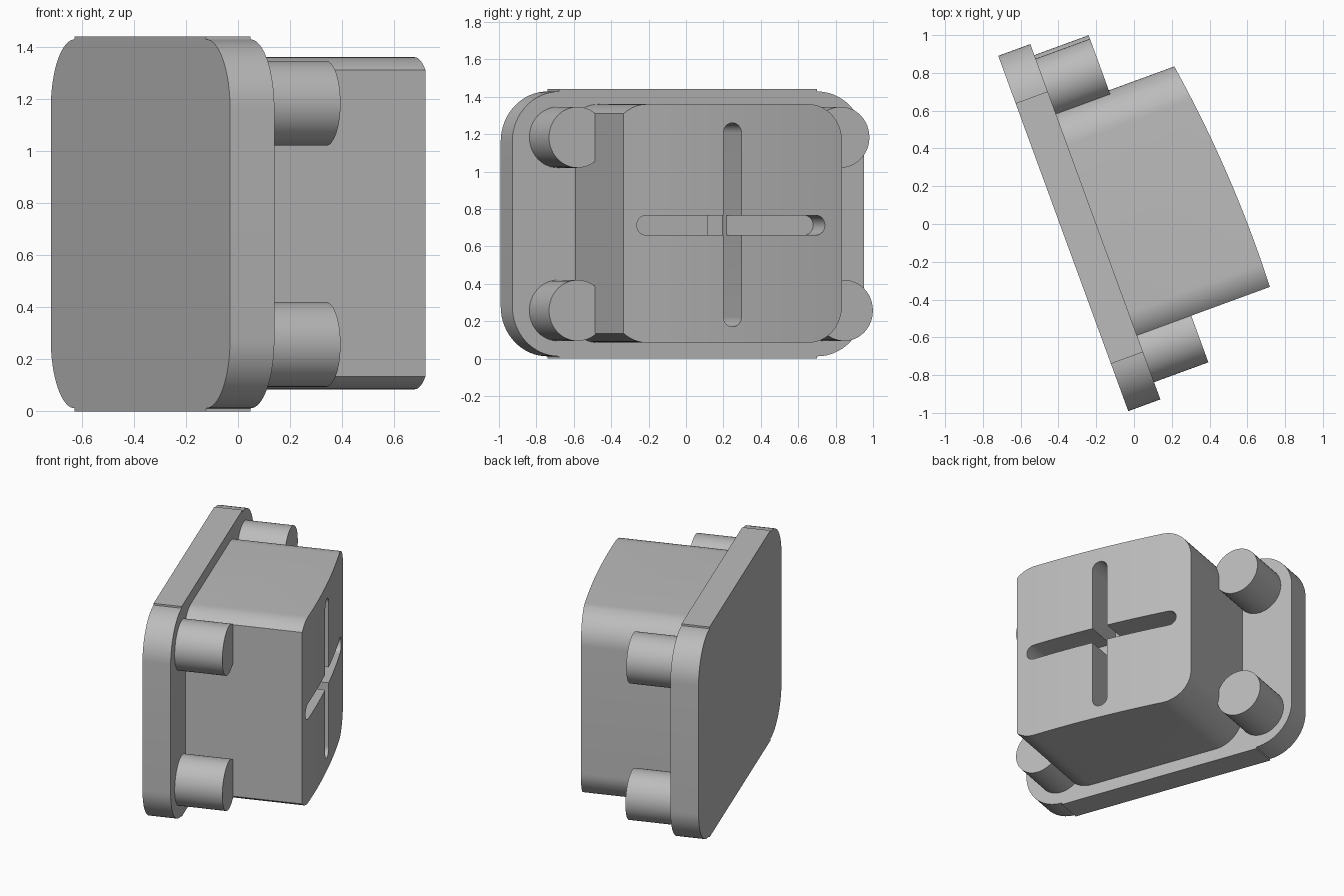
import bpy, bmesh, math

TURN = math.radians(20.1)   # whole model is turned about the vertical axis

if "Cube" in bpy.data.objects:
    bpy.data.objects.remove(bpy.data.objects["Cube"], do_unlink=True)

grey = bpy.data.materials.new("plain grey")
grey.use_nodes = True
colour = (0.5, 0.5, 0.5, 1)
grey.diffuse_color = colour
grey.node_tree.nodes["Principled BSDF"].inputs["Base Color"].default_value = colour


def prism(name, points, low, high, axis="X"):
    """Extrude a profile: (y, z) points along X, or (x, y) points along Z."""
    bm = bmesh.new()
    place = (lambda a, b, h: (h, a, b)) if axis == "X" else (lambda a, b, h: (a, b, h))
    face = bm.faces.new([bm.verts.new(place(a, b, low)) for a, b in points])
    ext = bmesh.ops.extrude_face_region(bm, geom=[face])
    verts = [g for g in ext["geom"] if isinstance(g, bmesh.types.BMVert)]
    bmesh.ops.translate(bm, verts=verts, vec=place(0, 0, high - low))
    bmesh.ops.recalc_face_normals(bm, faces=bm.faces)
    mesh = bpy.data.meshes.new(name)
    bm.to_mesh(mesh)
    bm.free()
    mesh.materials.append(grey)
    obj = bpy.data.objects.new(name, mesh)
    bpy.context.collection.objects.link(obj)
    obj.rotation_euler.z = TURN
    return obj


def arc(cy, cz, r, start, end, steps=16):
    angles = [math.radians(start + (end - start) * i / steps) for i in range(steps + 1)]
    return [(cy + r * math.cos(a), cz + r * math.sin(a)) for a in angles]


def cut(target, tool, operation):
    """Apply a boolean and remove its tool."""
    mod = target.modifiers.new("cut", "BOOLEAN")
    mod.operation, mod.object, mod.solver = operation, tool, "EXACT"
    bpy.context.view_layer.update()
    graph = bpy.context.evaluated_depsgraph_get()
    mesh = bpy.data.meshes.new_from_object(target.evaluated_get(graph))
    target.modifiers.clear()
    target.data = mesh
    bpy.data.objects.remove(tool, do_unlink=True)


def smooth(obj):
    bpy.ops.object.select_all(action="DESELECT")
    obj.select_set(True)
    bpy.context.view_layer.objects.active = obj
    bpy.ops.object.shade_smooth_by_angle(angle=math.radians(30))


# Back plate: rounded corners sit slightly below the straight edges
near, far, bottom, top, step, r = -0.92, 1.083, 0.0, 1.44, 0.012, 0.267
outline = []
for cy, cz, start, lift in ((far - r, top - step - r, 0, step),
                            (near + r, top - step - r, 90, step),
                            (near + r, bottom + step + r, 180, -step),
                            (far - r, bottom + step + r, 270, -step)):
    corner = arc(cy, cz, r, start, start + 90)
    if start in (0, 180):
        corner.append((corner[-1][0], corner[-1][1] + lift))
    else:
        corner.insert(0, (corner[0][0], corner[0][1] + lift))
    outline += corner
plate = prism("back_plate", outline, -0.369, -0.188)

# Main block: round on one side, shallow cut-off arcs on the other
r, low, high, left, right = 0.2, 0.085, 1.36, -0.56, 0.71
reach = 0.132
stop = math.degrees(math.acos(-reach / r))
outline = (arc(right - r, high - r, r, 0, 90)
           + arc(left + reach, high - r, r, 90, stop, 8)
           + arc(left + reach, low + r, r, 360 - stop, 270, 8)
           + arc(right - r, low + r, r, 270, 360))
block = prism("main_block", outline, -0.2, 0.8)

# Gently bowed front of the block
bow = [(-0.5, 1.0), (-0.5, -0.8)]
for i in range(37):
    y = -0.8 + i * 0.05
    bow.append((0.566 - 0.076 * (y + 0.31) ** 2, y))
cut(block, prism("bow_tool", bow, -0.2, 1.6, "Z"), "INTERSECT")

# Crossed slots with round ends
w = 0.053
upright = arc(0.061, 1.26 - w, w, 0, 180) + arc(0.061, 0.17 + w, w, 180, 360)
level = arc(0.607 - w, 0.713, w, -90, 90) + arc(-0.486 + w, 0.713, w, 90, 270)
cut(block, prism("upright_slot_tool", upright, 0.26, 0.9), "DIFFERENCE")
cut(block, prism("level_slot_tool", level, 0.32, 0.91), "DIFFERENCE")

# Four round pegs at the plate corners
pegs = []
for name, y, z in (("upper_front_peg", -0.66, 1.183), ("lower_front_peg", -0.66, 0.257),
                   ("upper_rear_peg", 0.838, 1.183), ("lower_rear_peg", 0.858, 0.257)):
    pegs.append(prism(name, arc(y, z, 0.163, 0, 360, 48)[:-1], -0.2, 0.118))

for part in [plate, block] + pegs:
    smooth(part)
